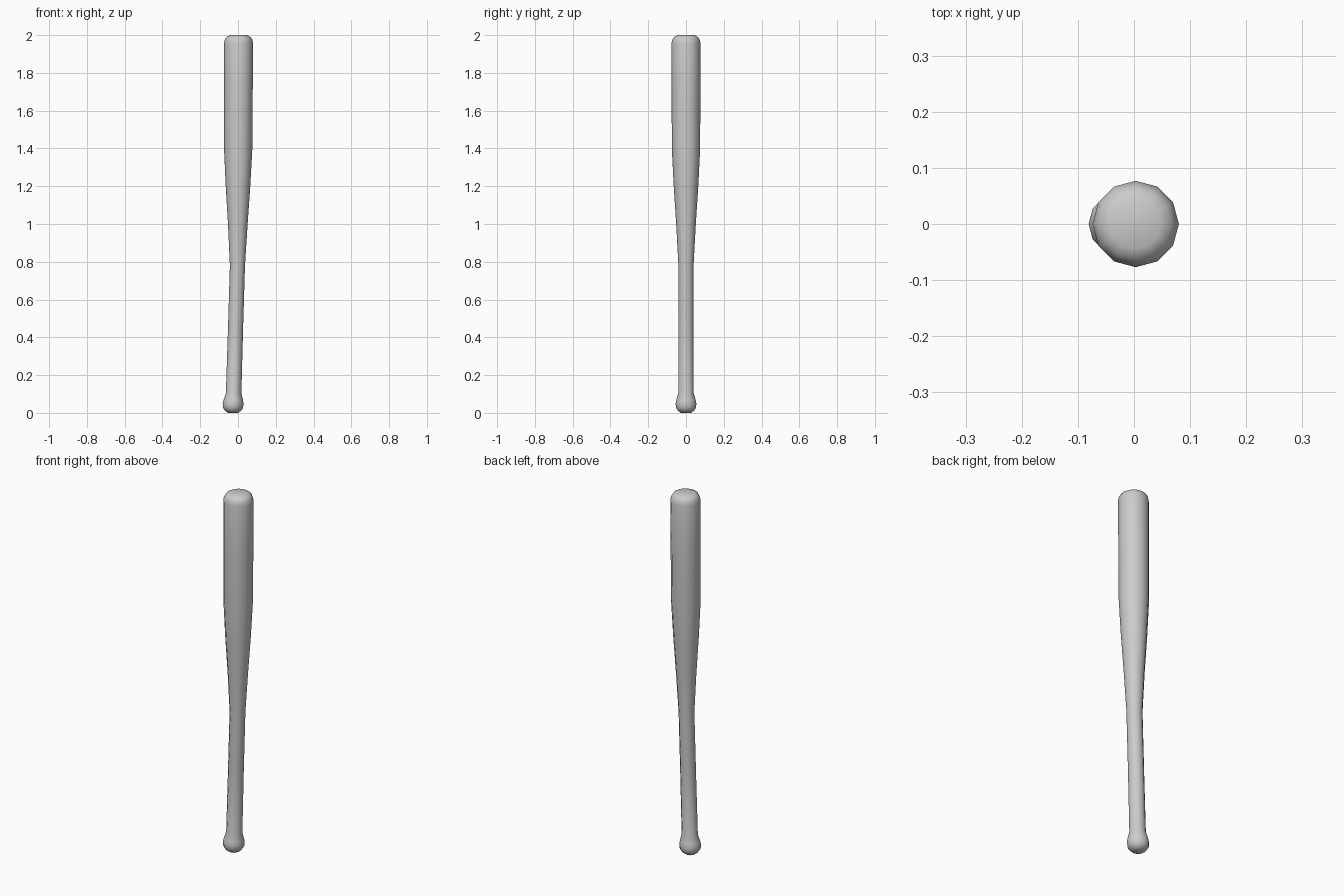
import bpy, bmesh
from math import cos, sin, pi

if "Cube" in bpy.data.objects:
    bpy.data.objects.remove(bpy.data.objects["Cube"])

SIDES = 12
# height, radius, sideways offset of the slightly bent centre line
PROFILE = [
    (0.0, 0.027, -0.026), (0.012, 0.043, -0.026), (0.027, 0.053, -0.026),
    (0.05, 0.055, -0.026), (0.07, 0.051, -0.025), (0.105, 0.041, -0.023),
    (0.45, 0.040, -0.013), (0.78, 0.040, -0.003), (1.0, 0.052, -0.001),
    (1.2, 0.065, 0.0), (1.4, 0.075, 0.001), (1.7, 0.076, 0.002),
    (1.955, 0.077, 0.003), (1.975, 0.073, 0.003), (1.99, 0.064, 0.003),
    (2.0, 0.045, 0.003),
]

# Bat: rings lofted along the profile, capped at both ends
bm = bmesh.new()
rings = []
for z, r, x in PROFILE:
    rings.append([bm.verts.new((x + r * cos(2 * pi * i / SIDES),
                                r * sin(2 * pi * i / SIDES), z))
                  for i in range(SIDES)])
for a, b in zip(rings, rings[1:]):
    for i in range(SIDES):
        j = (i + 1) % SIDES
        bm.faces.new((a[i], a[j], b[j], b[i]))
bm.faces.new(rings[0][::-1])
bm.faces.new(rings[-1])
for f in bm.faces:
    f.smooth = True

mesh = bpy.data.meshes.new("bat")
bm.to_mesh(mesh)
bm.free()
bat = bpy.data.objects.new("bat", mesh)
bpy.context.collection.objects.link(bat)
